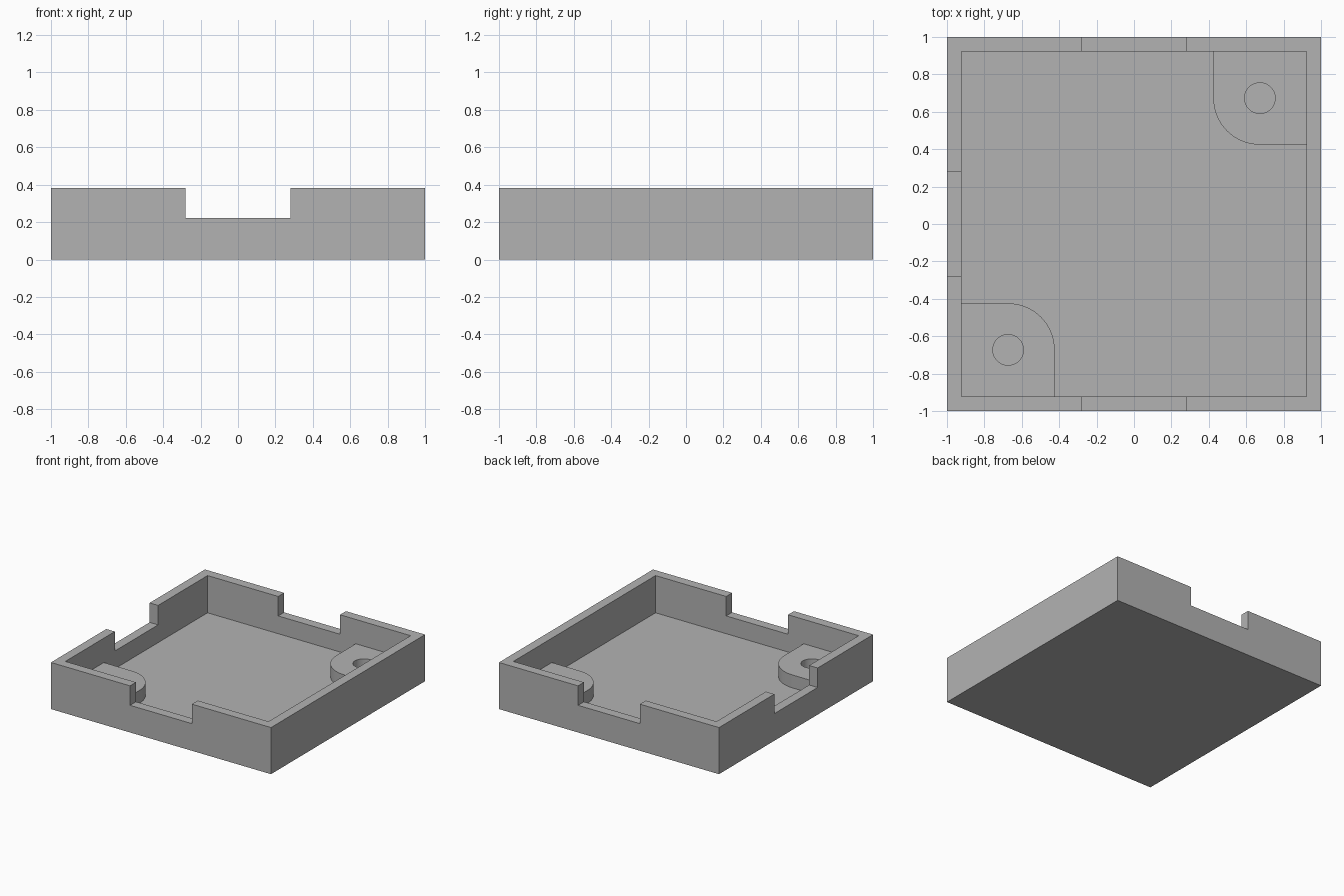
import bpy, bmesh, math
from mathutils import Vector

HEIGHT, FLOOR, INNER = 0.383, 0.077, 0.923   # overall height, floor top, inner wall half-width
NOTCH_Z, NOTCH_HALF = 0.223, 0.281           # notch sill and half-width
BOSS_Z, BOSS_C, BOSS_R, HOLE_R = 0.183, 0.673, 0.249, 0.082

cube = bpy.data.objects.get("Cube")
if cube:
    bpy.data.objects.remove(cube, do_unlink=True)

grey = bpy.data.materials.new("plain_grey")
grey.use_nodes = True
colour = (0.45, 0.45, 0.45, 1)
grey.diffuse_color = colour
grey.node_tree.nodes["Principled BSDF"].inputs["Base Color"].default_value = colour


def prism(name, outline, z0, z1):
    """Extrude a flat counter-clockwise outline from z0 to z1."""
    bm = bmesh.new()
    face = bm.faces.new([bm.verts.new((x, y, z0)) for x, y in outline])
    ext = bmesh.ops.extrude_face_region(bm, geom=[face])["geom"]
    verts = [g for g in ext if isinstance(g, bmesh.types.BMVert)]
    bmesh.ops.translate(bm, verts=verts, vec=Vector((0, 0, z1 - z0)))
    bmesh.ops.recalc_face_normals(bm, faces=bm.faces)
    mesh = bpy.data.meshes.new(name)
    bm.to_mesh(mesh)
    bm.free()
    obj = bpy.data.objects.new(name, mesh)
    bpy.context.collection.objects.link(obj)
    mesh.materials.append(grey)
    return obj


def rect(x0, x1, y0, y1):
    return [(x0, y0), (x1, y0), (x1, y1), (x0, y1)]


def arc(cx, cy, r, start, sweep, n):
    return [(cx + r * math.cos(start + sweep * i / n),
             cy + r * math.sin(start + sweep * i / n)) for i in range(n + 1)]


def combine(target, other, operation):
    """Apply a boolean and discard the helper."""
    mod = target.modifiers.new(operation, 'BOOLEAN')
    mod.operation, mod.solver, mod.object = operation, 'EXACT', other
    bpy.ops.object.select_all(action='DESELECT')
    bpy.context.view_layer.objects.active = target
    target.select_set(True)
    bpy.ops.object.modifier_apply(modifier=mod.name)
    bpy.data.objects.remove(other, do_unlink=True)


# Open tray
tray = prism("tray", rect(-1, 1, -1, 1), 0, HEIGHT)
combine(tray, prism("cavity", rect(-INNER, INNER, -INNER, INNER), FLOOR, 1), 'DIFFERENCE')

# Notches in the front, back and one side wall
n = NOTCH_HALF
for outline in (rect(-n, n, -1.1, -0.8), rect(-n, n, 0.8, 1.1), rect(-1.1, -0.8, -n, n)):
    combine(tray, prism("notch", outline, NOTCH_Z, 1), 'DIFFERENCE')

# Rounded screw bosses with blind holes in two opposite corners
edge = BOSS_C - BOSS_R
for s in (1, -1):
    wall = 0.96
    shape = [(wall, edge), (wall, wall), (edge, wall)]
    shape += arc(BOSS_C, BOSS_C, BOSS_R, math.pi, math.pi / 2, 16)
    boss = prism("boss", [(s * x, s * y) for x, y in shape], FLOOR / 2, BOSS_Z)
    combine(tray, boss, 'UNION')
    circle = arc(s * BOSS_C, s * BOSS_C, HOLE_R, 0, math.tau, 40)[:-1]
    combine(tray, prism("hole", circle, FLOOR, 1), 'DIFFERENCE')

bpy.ops.object.select_all(action='DESELECT')
tray.select_set(True)
bpy.context.view_layer.objects.active = tray
bpy.ops.object.shade_smooth_by_angle(angle=math.radians(30))
